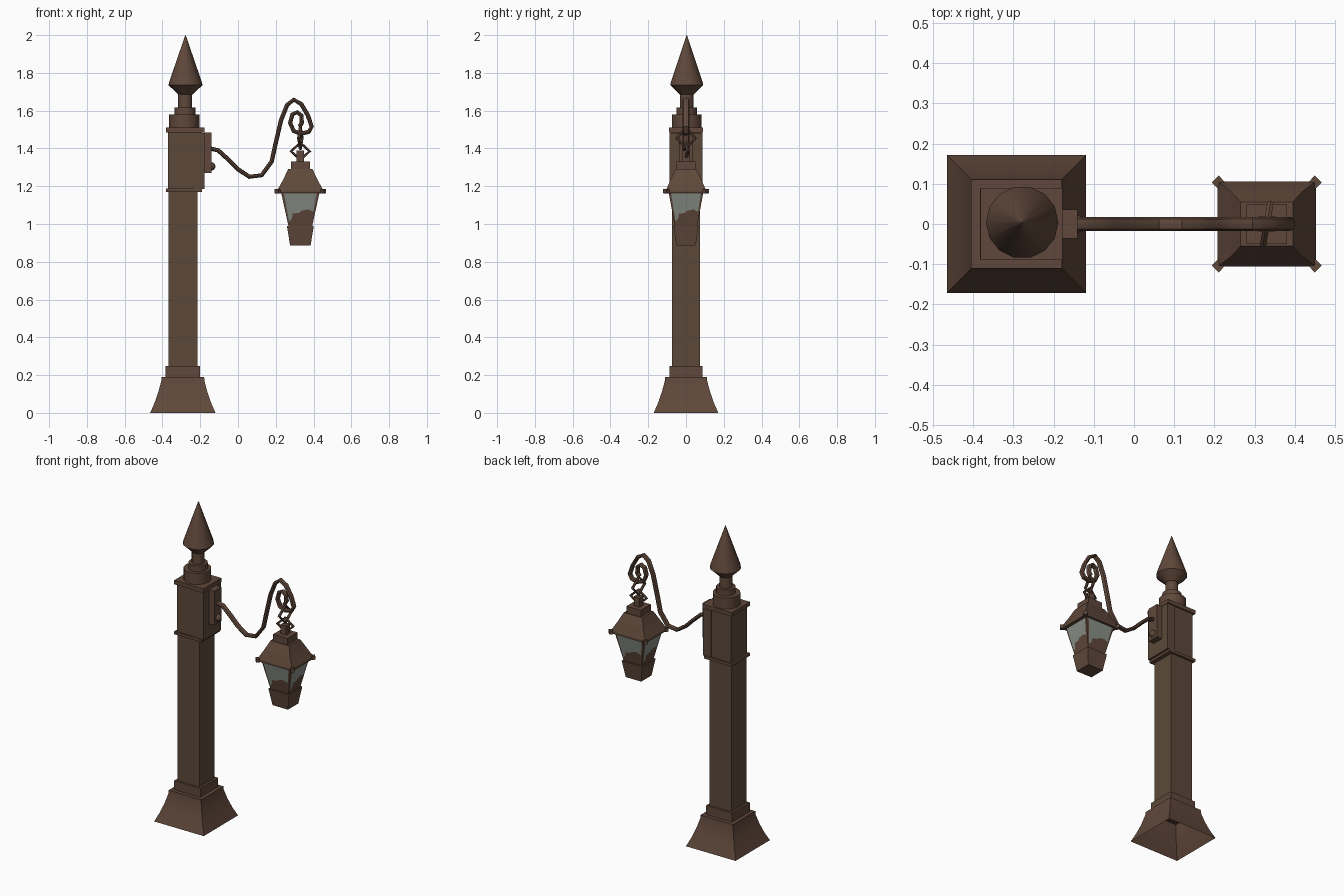
import bpy, bmesh, math
from mathutils import Vector

if "Cube" in bpy.data.objects:
    bpy.data.objects.remove(bpy.data.objects["Cube"])


def material(name, rgb):
    m = bpy.data.materials.new(name)
    m.diffuse_color = (*rgb, 1)
    m.use_nodes = True
    m.node_tree.nodes["Principled BSDF"].inputs["Base Color"].default_value = m.diffuse_color
    return m


BROWN = material("warm brown metal", (0.116, 0.064, 0.043))
SHAFT = material("olive brown metal", (0.107, 0.066, 0.042))
GLASS = material("grey glass", (0.25, 0.275, 0.245))
POST_X, LAMP_X = -0.292, 0.33


def finish(bm, name, mat, smooth=False):
    bmesh.ops.recalc_face_normals(bm, faces=bm.faces)
    me = bpy.data.meshes.new(name)
    bm.to_mesh(me)
    bm.free()
    me.materials.append(mat)
    ob = bpy.data.objects.new(name, me)
    bpy.context.collection.objects.link(ob)
    if smooth:
        bpy.ops.object.select_all(action='DESELECT')
        ob.select_set(True)
        bpy.context.view_layer.objects.active = ob
        bpy.ops.object.shade_smooth_by_angle(angle=math.radians(35))
    return ob


def loft(name, mat, rings, bottom=True, smooth=False):
    """Skin a list of vertex rings, capped at the ends."""
    bm = bmesh.new()
    rows = [[bm.verts.new(p) for p in r] for r in rings]
    n = len(rows[0])
    for a, b in zip(rows, rows[1:]):
        for i in range(n):
            j = (i + 1) % n
            bm.faces.new((a[i], a[j], b[j], b[i]))
    bm.faces.new(rows[-1])
    if bottom:
        bm.faces.new(rows[0][::-1])
    return finish(bm, name, mat, smooth)


def square(name, x, levels, mat=BROWN, bottom=True, smooth=False):
    """Stack of rectangles given as (z, half x, half y)."""
    rings = [[(x + sx * hx, sy * hy, z) for sx, sy in ((-1, -1), (1, -1), (1, 1), (-1, 1))]
             for z, hx, hy in levels]
    return loft(name, mat, rings, bottom, smooth)


def box(name, x0, x1, hy, z0, z1, mat=BROWN):
    return square(name, (x0 + x1) / 2, [(z0, (x1 - x0) / 2, hy), (z1, (x1 - x0) / 2, hy)], mat)


def turned(name, x, y, levels, n=14):
    rings = [[(x + r * math.cos(math.tau * i / n), y + r * math.sin(math.tau * i / n), z)
              for i in range(n)] for z, r in levels]
    return loft(name, BROWN, rings, smooth=True)


def tube(name, pts, radius, cyclic=False, sides=8, flatten=1.0):
    """Sweep a round section along points that lie in the xz plane."""
    bm = bmesh.new()
    P = [Vector((x, 0, z)) for x, z in pts]
    rows = []
    for i, p in enumerate(P):
        a = P[i - 1] if i or cyclic else p
        b = P[(i + 1) % len(P)] if i < len(P) - 1 or cyclic else p
        side = (b - a).normalized().cross(Vector((0, 1, 0)))
        rows.append([bm.verts.new(p + side * radius * math.cos(t)
                                  + Vector((0, radius * flatten * math.sin(t), 0)))
                     for t in (math.tau * k / sides for k in range(sides))])
    pairs = list(zip(rows, rows[1:])) + ([(rows[-1], rows[0])] if cyclic else [])
    for r, s in pairs:
        for k in range(sides):
            m = (k + 1) % sides
            bm.faces.new((r[k], r[m], s[m], s[k]))
    if not cyclic:
        bm.faces.new(rows[0])
        bm.faces.new(rows[-1])
    return finish(bm, name, BROWN, True)


# Flared hollow foot, plinth and shaft
square("flared_foot", POST_X, [(0, .173, .171), (.05, .151, .149), (.11, .130, .128),
                               (.17, .114, .112), (.19, .113, .111)], bottom=False, smooth=True)
square("plinth", POST_X, [(.18, .091, .088), (.247, .091, .088)])
square("shaft", POST_X, [(.20, .077, .075), (1.18, .077, .075)], SHAFT)

# Head box with bands, raised side casing and mounting plate
box("head_box", -.37, -.19, .081, 1.18, 1.50, SHAFT)
box("side_casing", -.235, -.178, .087, 1.185, 1.482, SHAFT)
box("lower_band", -.382, -.19, .09, 1.17, 1.188)
box("upper_band", -.382, -.178, .09, 1.485, 1.51)
box("mounting_plate", -.18, -.14, .036, 1.27, 1.485)

# Small bolt on the plate
bm = bmesh.new()
bmesh.ops.create_uvsphere(bm, u_segments=10, v_segments=6, radius=.022)
bmesh.ops.translate(bm, verts=bm.verts, vec=(-.14, 0, 1.305))
finish(bm, "bolt", BROWN, True)

# Turned neck and spear finial
turned("collar", -.285, .003, [(1.50, .08), (1.58, .08)])
turned("neck", -.28, .003, [(1.57, .056), (1.617, .056), (1.617, .037), (1.69, .037)])
turned("finial", -.278, .004, [(1.685, .037), (1.735, .090), (1.75, .087), (2.0, .001)])

# Scrolled arm
tube("scroll_arm", [(-.15, 1.40), (-.105, 1.39), (-.05, 1.34), (0, 1.29), (.06, 1.25), (.125, 1.258),
                    (.178, 1.33), (.20, 1.43), (.228, 1.55), (.26, 1.63), (.295, 1.658),
                    (.335, 1.635), (.37, 1.575), (.39, 1.515), (.375, 1.488), (.335, 1.478),
                    (.295, 1.492), (.276, 1.535), (.288, 1.58), (.313, 1.592), (.335, 1.575),
                    (.338, 1.535), (.325, 1.515)], .0115, flatten=1.5)


# Chain links: one edge-on, one facing the front
def link(name, z, hw, hh, turn):
    ob = tube(name, [(-hw, 0), (0, hh), (hw, 0), (0, -hh)], .009, cyclic=True, sides=6)
    ob.location = (LAMP_X, 0, z)
    ob.rotation_euler.z = math.radians(turn)


link("upper_link", 1.455, .05, .055, 80)
link("lower_link", 1.385, .05, .045, 10)

# Lantern: stub, cap, roof
box("stub", LAMP_X - .02, LAMP_X + .02, .02, 1.32, 1.39)
box("lantern_cap", LAMP_X - .05, LAMP_X + .05, .05, 1.285, 1.332)
square("roof", LAMP_X, [(1.165, .122, .106), (1.178, .122, .106), (1.24, .088, .080),
                        (1.29, .065, .055)])

# Upturned eave tips at the four corners
for sx in (-1, 1):
    for sy in (-1, 1):
        d = Vector((sx, sy, 0)).normalized()
        w = Vector((-d.y, d.x, 0)) * .012
        rings = []
        for px, py, z in ((.105, .088, 1.172), (.128, .112, 1.174)):
            c = Vector((LAMP_X + sx * px, sy * py, z))
            u = Vector((0, 0, .011))
            rings.append([c - w - u, c + w - u, c + w + u, c - w + u])
        loft("eave_tip", BROWN, rings)

# Tapered lantern body and cup
Z0, Z1 = .985, 1.168
square("lantern_body", LAMP_X, [(Z0, .062, .058), (Z1, .102, .092)])
square("lantern_cup", LAMP_X, [(.885, .054, .051), (.99, .071, .067)])

# Glass panes with an uneven lower edge; u runs across, t runs up
PANE = [(-.84, .97), (-.84, .15), (-.6, .24), (-.5, .38), (-.1, .40),
        (.1, .47), (.5, .50), (.84, .44), (.84, .97)]
bm = bmesh.new()
for k in range(4):
    vs = []
    for u, t in PANE:
        hx, hy = .062 + .040 * t + .003, .058 + .034 * t + .003
        x, y = ((u * hx, -hy), (hx, u * hy), (-u * hx, hy), (-hx, -u * hy))[k]
        vs.append(bm.verts.new((LAMP_X + x, y, Z0 + (Z1 - Z0) * t)))
    bm.faces.new(vs)
panes = finish(bm, "glass_panes", GLASS)
# keep every pane facing outward
for p in panes.data.polygons:
    if p.normal.dot(p.center - Vector((LAMP_X, 0, p.center.z))) < 0:
        p.flip()
